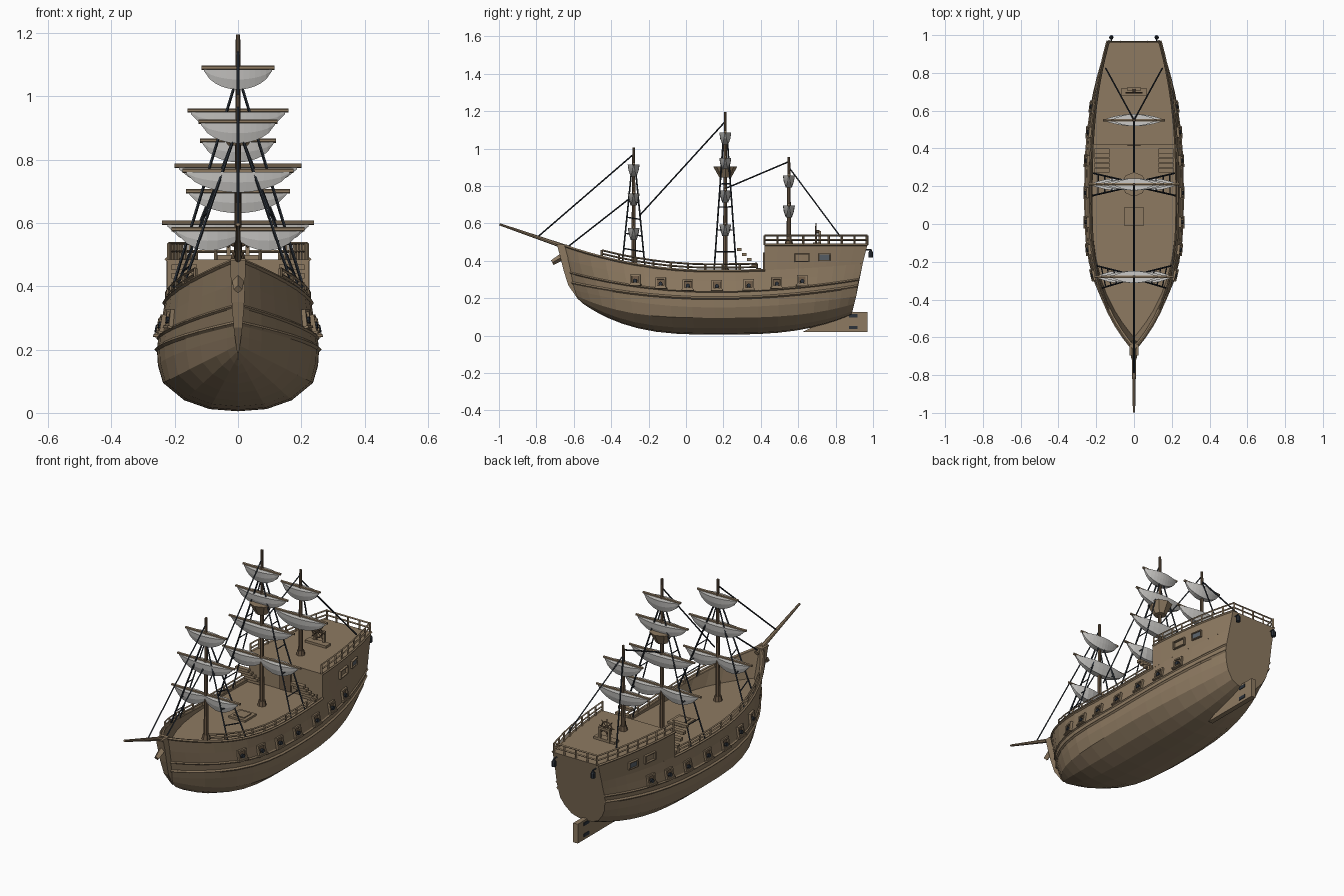
import bpy, bmesh, math
from mathutils import Vector, Matrix

if "Cube" in bpy.data.objects:
    bpy.data.objects.remove(bpy.data.objects["Cube"])


def material(name, rgb):
    m = bpy.data.materials.new(name)
    m.use_nodes = True
    m.diffuse_color = (*rgb, 1)
    m.node_tree.nodes["Principled BSDF"].inputs["Base Color"].default_value = (*rgb, 1)
    return m


WOOD = material("weathered wood", (0.27, 0.195, 0.12))
DARK = material("dark wood", (0.15, 0.10, 0.06))
SAIL = material("sail canvas", (0.60, 0.59, 0.57))
ROPE = material("dark rope", (0.025, 0.032, 0.042))
GLASS = material("dull glass", (0.10, 0.12, 0.14))


def finish(bm, name, mat):
    bmesh.ops.remove_doubles(bm, verts=bm.verts, dist=1e-5)
    bmesh.ops.recalc_face_normals(bm, faces=bm.faces)
    me = bpy.data.meshes.new(name)
    bm.to_mesh(me)
    bm.free()
    me.materials.append(mat)
    ob = bpy.data.objects.new(name, me)
    bpy.context.collection.objects.link(ob)


def box(bm, centre, size, frame=Matrix()):
    m = frame @ Matrix.Translation(centre) @ Matrix.Diagonal((*size, 1))
    bmesh.ops.create_cube(bm, size=1, matrix=m)


def strut(bm, a, b, r, r2=None, sides=6):
    a, b = Vector(a), Vector(b)
    d = b - a
    m = Matrix.Translation((a + b) / 2) @ d.to_track_quat('Z', 'Y').to_matrix().to_4x4()
    bmesh.ops.create_cone(bm, cap_ends=True, segments=sides, radius1=r,
                          radius2=r if r2 is None else r2, depth=d.length, matrix=m)


def path(bm, pts, r, sides=4):
    for a, b in zip(pts, pts[1:]):
        strut(bm, a, b, r, sides=sides)


def skin(bm, rows):
    grid = [[bm.verts.new(p) for p in row] for row in rows]
    for r, s in zip(grid, grid[1:]):
        for i in range(len(r) - 1):
            bm.faces.new((r[i], r[i + 1], s[i + 1], s[i]))


# Hull lines: bow y, bow z, middle z, stern y, stern z, middle half beam, stern half beam
LINES = [
    (-.55, .17, .005, .88, .11, 0, 0),
    (-.56, .18, .012, .885, .115, .09, .04),
    (-.575, .195, .04, .89, .13, .17, .08),
    (-.59, .215, .095, .90, .17, .237, .115),
    (-.605, .245, .15, .91, .21, .253, .135),
    (-.62, .285, .20, .918, .265, .256, .145),
    (-.635, .34, .235, .925, .30, .252, .147),
    (-.655, .41, .29, .935, .34, .241, .145),
    (-.67, .487, .345, .945, .385, .232, .143)]
SHEER = LINES[-1]
INNER = (-.645, .485, .345, .935, .385, .22, .131)
DECK = (-.60, .333, .333, .93, .333, .222, .131)
UPPER = (-.67, .485, .485, .97, .485, .232, .14)


def at(line, u):
    yb, zb, zm, ys, zs, beam, stern = line
    y = (yb + ys) / 2 + u * (ys - yb) / 2
    p = 3 if zm < .1 else 2
    z = zm + ((zb if u < 0 else zs) - zm) * abs(u) ** p
    x = beam * (1 - abs(u) ** 3) if u < 0 else beam + (stern - beam) * u ** 2.5
    return Vector((x, y, z))


def at_y(line, y):
    return at(line, (2 * y - line[0] - line[3]) / (line[3] - line[0]))


def flip(p, s):
    return Vector((p[0] * s, p[1], p[2]))


def surface(y, z):
    pts = [at_y(l, y) for l in LINES + [UPPER]]
    for a, b in zip(pts, pts[1:]):
        if a.z <= z <= b.z:
            return a.lerp(b, (z - a.z) / (b.z - a.z))
    return pts[-1]


def hull_frame(y, z, s):
    p = surface(y, z)
    t = (surface(y + .02, z) - surface(y - .02, z)).normalized()
    v = (surface(y, z + .012) - surface(y, z - .012)).normalized()
    n = t.cross(v).normalized()
    m = Matrix((t, v, n)).transposed().to_4x4()
    return Matrix.Diagonal((s, 1, 1, 1)) @ Matrix.Translation(p) @ m


# Hull with bulwark and main deck
US = [-math.cos(math.pi * i / 20) for i in range(21)]
bm = bmesh.new()
rows = [[at(l, u) for u in US] for l in LINES + [INNER, DECK]]
mirrored = [[flip(p, -1) for p in r] for r in rows]
skin(bm, rows + mirrored[::-1])
finish(bm, "hull", WOOD)

bm = bmesh.new()
edge = [at(l, 1) for l in LINES + [UPPER]]
bm.faces.new([bm.verts.new(p) for p in edge + [flip(p, -1) for p in edge[:0:-1]]])
bmesh.ops.solidify(bm, geom=bm.faces[:], thickness=.004)
finish(bm, "transom", WOOD)

# Raised stern deck
bm = bmesh.new()
YS = [i / 8 for i in range(9)]
low = [at_y(SHEER, .42 + (SHEER[3] - .42) * t) for t in YS]
top = [at_y(UPPER, .42 + (UPPER[3] - .42) * t) for t in YS]
skin(bm, [low, top, [flip(p, -1) for p in top], [flip(p, -1) for p in low]])
box(bm, (0, .425, .409), (.45, .012, .152))
finish(bm, "stern_deck", WOOD)

bm = bmesh.new()
box(bm, (0, .417, .39), (.07, .008, .11))
finish(bm, "cabin_door", DARK)

# Wales, cap rail, railings
wales, caps, rails = bmesh.new(), bmesh.new(), bmesh.new()
for s in (1, -1):
    for line, r in ((LINES[5], .008), (LINES[6], .006)):
        path(wales, [flip(at(line, u), s) for u in US], r)
    path(caps, [flip(at_y(SHEER, -.668 + 1.09 * i / 16), s) for i in range(17)], .007)
    path(caps, [flip(p, s) for p in top], .006)
    main = [at_y(SHEER, -.45 + .83 * i / 9) for i in range(10)]
    for line, heights in ((main, (.018, .036)), (top, (.025, .05))):
        line = [flip(p, s) - Vector((s * .008, 0, 0)) for p in line]
        for h in heights:
            path(rails, [p + Vector((0, 0, h)) for p in line], .005)
        for p in line:
            strut(rails, p, p + Vector((0, 0, heights[1])), .006, sides=4)
for h in (.025, .05):
    strut(rails, (-.135, .965, .485 + h), (.135, .965, .485 + h), .005, sides=4)
for x in (-.07, 0, .07):
    strut(rails, (x, .965, .485), (x, .965, .535), .006, sides=4)
finish(wales, "wales", WOOD)
finish(caps, "cap_rails", WOOD)
finish(rails, "railings", WOOD)

# Gun ports and cabin windows
frames, holes, guns, glass = (bmesh.new() for _ in range(4))


def window(bm, m, w, h, b):
    for k in (1, -1):
        box(bm, (k * w / 2, 0, .004), (b, h + b, .016), m)
        box(bm, (0, k * h / 2, .004), (w, b, .016), m)


for s in (1, -1):
    for y, z in ((-.27, .30), (-.135, .283), (.01, .272), (.165, .27),
                 (.335, .273), (.485, .283), (.62, .297)):
        m = hull_frame(y, z, s)
        window(frames, m, .046, .044, .009)
        box(frames, (0, -.03, .006), (.065, .008, .022), m)
        box(holes, (0, 0, .001), (.04, .038, .006), m)
        strut(guns, m @ Vector((0, -.008, 0)), m @ Vector((0, -.008, .016)), .011, sides=8)
    m = hull_frame(.62, .415, s)
    window(frames, m, .075, .04, .005)
    m = hull_frame(.74, .418, s)
    window(frames, m, .06, .035, .005)
    box(glass, (0, 0, .001), (.055, .03, .008), m)
finish(frames, "port_frames", WOOD)
finish(holes, "port_openings", DARK)
finish(guns, "cannons", ROPE)
finish(glass, "cabin_windows", GLASS)

# Stem post and prow bracket
bm = bmesh.new()
skin(bm, [[(-w, y + .04, z), (-w, y, z), (w, y, z), (w, y + .04, z)]
          for w, y, z in ((.003, -.575, .19), (.014, -.63, .27), (.02, -.655, .35),
                          (.023, -.675, .43), (.023, -.69, .488))])
box(bm, (0, -.665, .484), (.046, .06, .008))
strut(bm, (0, -.655, .425), (0, -.715, .39), .02, .014, 4)
finish(bm, "stem_post", WOOD)

bm = bmesh.new()
strut(bm, (0, -.62, .465), (0, -.997, .595), .013, .006, 8)
finish(bm, "bowsprit", WOOD)

# Rudder and hinges
bm = bmesh.new()
skin(bm, [[(w * k, y, z) for y, z in ((.62, .018), (.97, .018), (.97, .125), (.84, .125), (.62, .018))]
          for w, k in ((.014, -1), (.014, 1))])
for k in (-1, 1):
    bm.faces.new([bm.verts.new((k * .014, y, z)) for y, z in ((.62, .018), (.97, .018), (.97, .125), (.84, .125))])
finish(bm, "rudder", WOOD)
bm = bmesh.new()
for z in (.043, .105):
    box(bm, (0, .895, z), (.034, .045, .018))
finish(bm, "rudder_hinges", ROPE)

# Masts, yards and billowed sails
masts, yards, sails = bmesh.new(), bmesh.new(), bmesh.new()


def sail(y, z, hw, drop, lobed):
    rows = []
    for i in range(13):
        u = i / 6 - 1
        s = 1 - u * u
        if lobed:
            s = .75 * abs(math.sin(math.pi * u)) + .3 * s
        d, h = .005 + .027 * s, .006 + drop * s ** .7
        rows.append([(u * hw, y + k * d, z - e * h)
                     for k, e in ((-1, 0), (-.85, .5), (-.5, 1), (.5, 1), (.85, .5), (1, 0), (-1, 0))])
    skin(sails, rows)


for y, base, tip, spars in (
        (-.28, .33, 1.005, ((.92, .125), (.765, .175), (.58, .21))),
        (.21, .33, 1.195, ((1.09, .115), (.955, .16), (.78, .20), (.60, .24))),
        (.55, .48, .955, ((.86, .12), (.70, .165)))):
    strut(masts, (0, y, base), (0, y, tip), .013, .007, 8)
    strut(masts, (0, y, base), (0, y, base + .03), .024, .018, 8)
    for z, hw in spars:
        strut(yards, (-hw, y, z), (hw, y, z), .007)
        sail(y, z - .005, hw * .93, .058, z < .65)
finish(masts, "masts", DARK)
finish(yards, "yards", WOOD)
finish(sails, "sails", SAIL)

bm = bmesh.new()
strut(bm, (0, .21, .845), (0, .21, .905), .032, .065, 8)
finish(bm, "lookout_basket", WOOD)

# Shrouds with rungs, and stays
bm = bmesh.new()
for s in (1, -1):
    for y, z in ((-.28, .87), (.21, 1.03)):
        ends = []
        for k in (-1, 1):
            foot = flip(at_y(SHEER, y + k * .06), s) - Vector((s * .01, 0, 0))
            head = Vector((s * .012, y + k * .012, z))
            strut(bm, foot, head, .0045, sides=4)
            ends.append((foot, head))
        for t in (.15, .32, .5, .68):
            strut(bm, *[f.lerp(h, t) for f, h in ends], .0035, sides=4)
    strut(bm, (0, .55, .90), (s * .15, .825, .53), .004, sides=4)
for a, b in (((0, -.28, .97), (0, -.79, .53)), ((0, -.28, .75), (0, -.63, .476)),
             ((0, .21, 1.145), (0, -.25, .64)), ((0, .55, .93), (0, .22, .79))):
    strut(bm, a, b, .004, sides=4)
finish(bm, "rigging", ROPE)

# Deck fittings: hatch, steps, wheel, lanterns
bm = bmesh.new()
box(bm, (0, .04, .338), (.10, .10, .012))
box(bm, (0, .04, .343), (.065, .065, .012))
finish(bm, "hatch", WOOD)

bm = bmesh.new()
for s in (1, -1):
    for i in range(5):
        box(bm, (s * .17, .285 + i * .026, .46 - i * .027), (.08, .024, .016))
finish(bm, "steps", WOOD)

bm = bmesh.new()
box(bm, (0, .70, .49), (.13, .04, .016))
for x in (-.03, .03):
    box(bm, (x, .715, .52), (.012, .014, .07))
box(bm, (0, .715, .552), (.072, .014, .012))
finish(bm, "wheel_stand", WOOD)

bm = bmesh.new()
hub = Vector((0, .695, .555))
spokes = [Vector((math.cos(a), 0, math.sin(a))) for a in (math.pi * i / 4 for i in range(9))]
path(bm, [hub + d * .032 for d in spokes], .004)
for d in spokes[:8]:
    strut(bm, hub, hub + d * .046, .003, sides=4)
strut(bm, hub, hub + Vector((0, .02, 0)), .009, sides=8)
finish(bm, "steering_wheel", DARK)

bm = bmesh.new()
for x in (-.12, .12):
    strut(bm, (x, .988, .418), (x, .988, .445), .012, sides=8)
    strut(bm, (x, .988, .445), (x, .988, .462), .012, .003, 8)
    strut(bm, (x, .95, .46), (x, .988, .46), .004, sides=4)
finish(bm, "stern_lanterns", ROPE)
